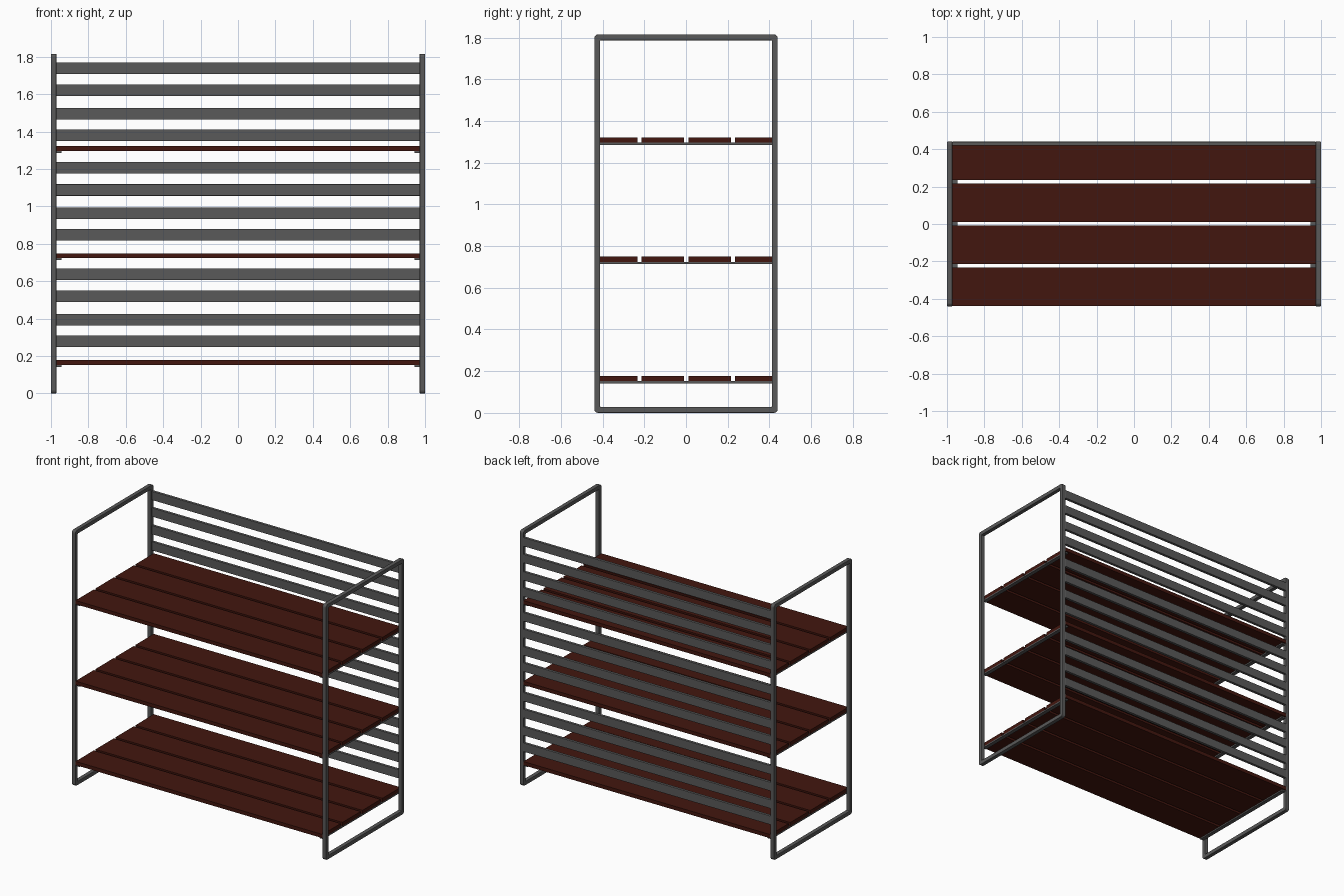
import bpy, bmesh
from math import sin, cos, pi

if "Cube" in bpy.data.objects:
    bpy.data.objects.remove(bpy.data.objects["Cube"])


def material(name, color):
    m = bpy.data.materials.new(name)
    m.diffuse_color = (*color, 1)
    m.use_nodes = True
    m.node_tree.nodes["Principled BSDF"].inputs["Base Color"].default_value = m.diffuse_color
    return m


METAL = material("dark_metal", (0.10, 0.10, 0.10))
WOOD = material("dark_wood", (0.055, 0.008, 0.0045))


def finish(name, bm, mat, bevel=0.0):
    bmesh.ops.recalc_face_normals(bm, faces=bm.faces)
    me = bpy.data.meshes.new(name)
    bm.to_mesh(me)
    bm.free()
    me.materials.append(mat)
    ob = bpy.data.objects.new(name, me)
    bpy.context.collection.objects.link(ob)
    if bevel:
        mod = ob.modifiers.new("soft_edges", 'BEVEL')
        mod.width = bevel
        mod.segments = 2
        mod.limit_method = 'ANGLE'
    return ob


def box(name, x, y, z, mat, bevel=0.0):
    bm = bmesh.new()
    bmesh.ops.create_cube(bm, size=1)
    for v in bm.verts:
        for i, (a, b) in enumerate((x, y, z)):
            v.co[i] = (a + b) / 2 + v.co[i] * (b - a)
    return finish(name, bm, mat, bevel)


def rounded_rect(hy, z0, z1, r, n=4):
    pts = []
    corners = ((hy - r, z1 - r), (r - hy, z1 - r), (r - hy, z0 + r), (hy - r, z0 + r))
    for k, (cy, cz) in enumerate(corners):
        for i in range(n + 1):
            a = pi / 2 * (k + i / n)
            pts.append((cy + r * cos(a), cz + r * sin(a)))
    return pts


D, H, T = 0.44, 1.815, 0.028   # half depth, height, tube thickness


# side frames: closed rectangular loops of square tube
def side_frame(name, x0, x1):
    bm = bmesh.new()
    outer = rounded_rect(D, 0, H, 0.018)
    inner = rounded_rect(D - T, T, H - T, 0.004)
    rings = [[bm.verts.new((x, y, z)) for y, z in loop]
             for x, loop in ((x0, outer), (x1, outer), (x1, inner), (x0, inner))]
    n = len(outer)
    for a, b in zip(rings, rings[1:] + rings[:1]):
        for i in range(n):
            j = (i + 1) % n
            bm.faces.new((a[i], a[j], b[j], b[i]))
    finish(name, bm, METAL, 0.003)


side_frame("left_side_frame", -1.0, -0.971)
side_frame("right_side_frame", 0.971, 1.0)

# shelves: four boards resting on a flat support strip at each end
for s, top in enumerate((0.178, 0.749, 1.322), 1):
    for b in range(4):
        y = -0.438 + b * 0.2245
        box(f"shelf_{s}_board_{b + 1}", (-0.971, 0.971), (y, y + 0.2045),
            (top - 0.026, top), WOOD)
    for side, sx in (("left", -1), ("right", 1)):
        box(f"shelf_{s}_{side}_support", sorted((sx * 0.972, sx * 0.944)),
            (-0.43, 0.43), (top - 0.036, top - 0.026), METAL)

# back slats: three groups of four
for g, base in enumerate((0.279, 0.848, 1.381), 1):
    for i, dz in enumerate((0, 0.115, 0.240, 0.358), 1):
        z = base + dz
        box(f"back_slat_{g}_{i}", (-0.972, 0.972), (0.42, 0.44),
            (z - 0.031, z + 0.031), METAL, 0.002)
